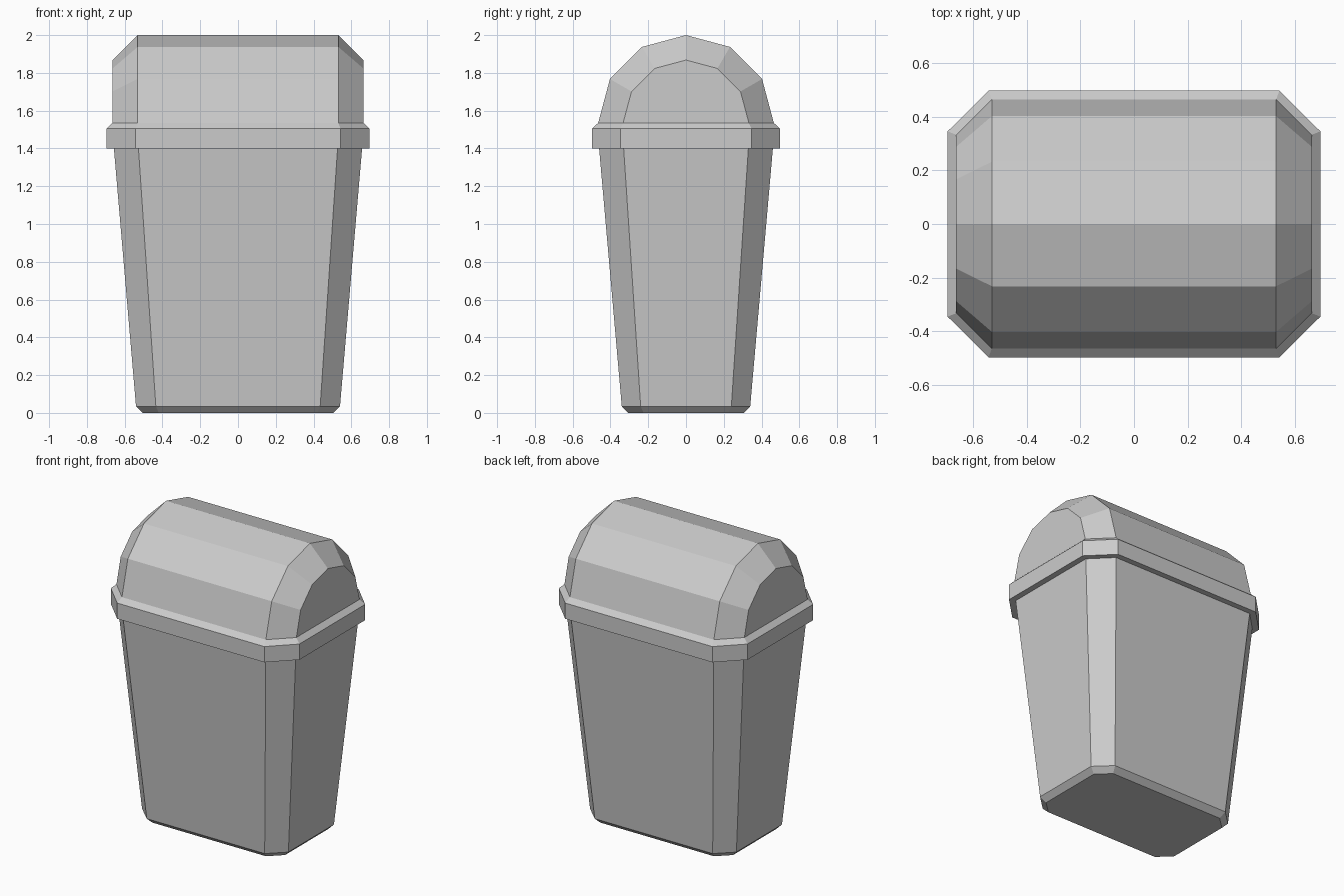
import bpy, bmesh, math

if "Cube" in bpy.data.objects:
    bpy.data.objects.remove(bpy.data.objects["Cube"])

grey = bpy.data.materials.new("plain grey")
grey.diffuse_color = (0.6, 0.6, 0.6, 1)
grey.use_nodes = True
grey.node_tree.nodes["Principled BSDF"].inputs["Base Color"].default_value = grey.diffuse_color


def loft(name, rings):
    """Skin a row of equal-length rings, capping both ends, with flat faces."""
    bm = bmesh.new()
    loops = [[bm.verts.new(p) for p in ring] for ring in rings]
    n = len(loops[0])
    for a, b in zip(loops, loops[1:]):
        for i in range(n):
            j = (i + 1) % n
            bm.faces.new((a[i], a[j], b[j], b[i]))
    bm.faces.new(loops[0])
    bm.faces.new(loops[-1])
    bmesh.ops.recalc_face_normals(bm, faces=bm.faces)
    mesh = bpy.data.meshes.new(name)
    bm.to_mesh(mesh)
    bm.free()
    mesh.materials.append(grey)
    obj = bpy.data.objects.new(name, mesh)
    bpy.context.collection.objects.link(obj)
    return obj


def octagon(hx, hy, fx, fy, z):
    """Rectangle hx by hy with corners cut back to fx and fy."""
    return [(hx, -fy, z), (hx, fy, z), (fx, hy, z), (-fx, hy, z),
            (-hx, fy, z), (-hx, -fy, z), (-fx, -hy, z), (fx, -hy, z)]


def arch(x, r, z=1.535):
    """Half circle of six sides standing across the bin."""
    return [(x, r * math.cos(i * math.pi / 6), z + r * math.sin(i * math.pi / 6))
            for i in range(7)]


# Tapered bin with a small bevel at the foot
loft("bin_body", [octagon(0.505, 0.305, 0.42, 0.225, 0),
                  octagon(0.54, 0.34, 0.435, 0.24, 0.035),
                  octagon(0.657, 0.46, 0.527, 0.33, 1.4)])

# Rim band with sloped top edge
loft("rim", [octagon(0.696, 0.498, 0.543, 0.346, 1.4),
             octagon(0.696, 0.498, 0.543, 0.346, 1.505),
             octagon(0.664, 0.465, 0.531, 0.333, 1.535)])

# Domed lid with bevelled ends
loft("domed_lid", [arch(-0.664, 0.333), arch(-0.531, 0.465),
                   arch(0.531, 0.465), arch(0.664, 0.333)])
